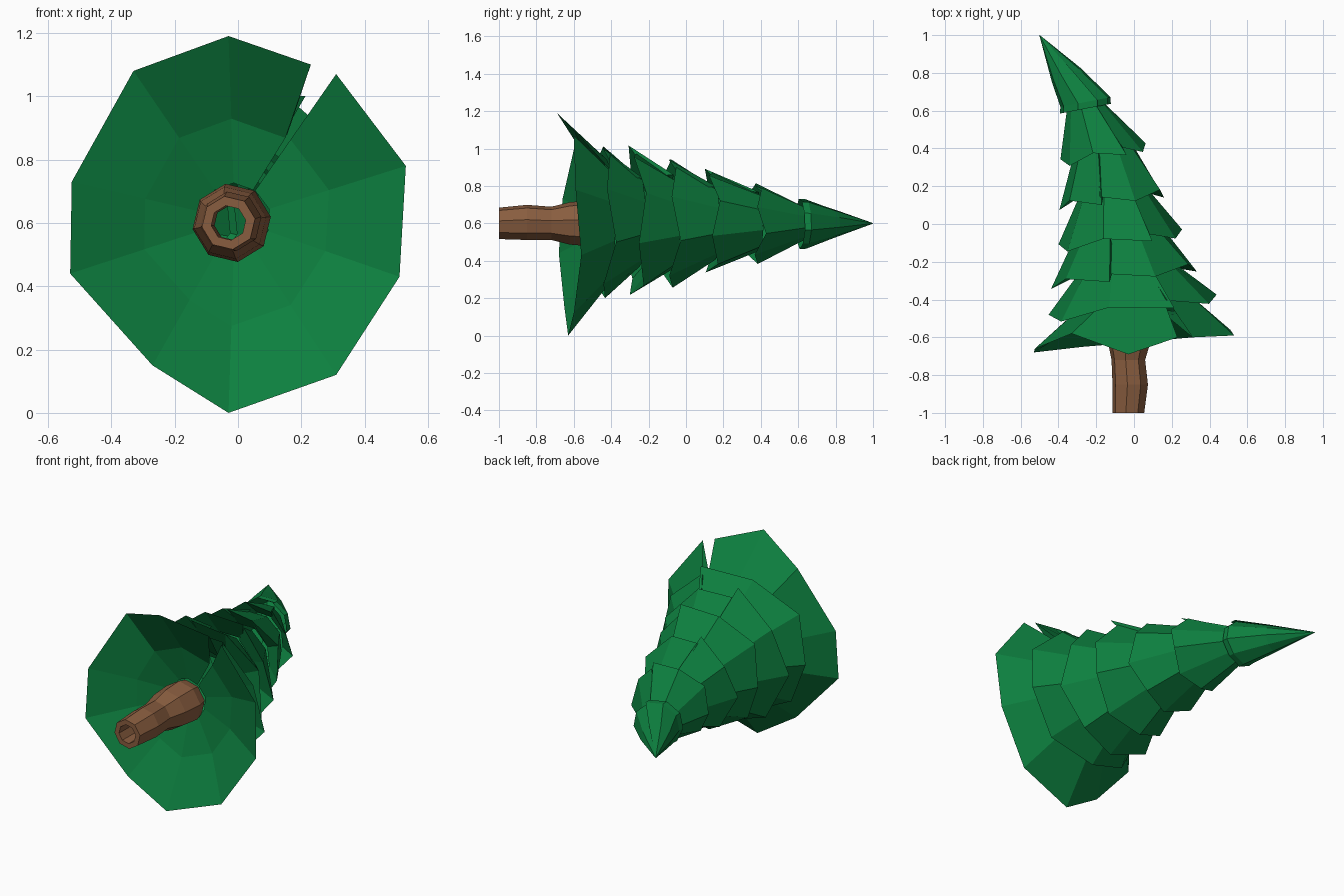
import bpy, bmesh, math, random
from mathutils import Vector

if "Cube" in bpy.data.objects:
    bpy.data.objects.remove(bpy.data.objects["Cube"])

random.seed(11)


def material(name, colour):
    m = bpy.data.materials.new(name)
    m.diffuse_color = (*colour, 1)
    m.use_nodes = True
    m.node_tree.nodes["Principled BSDF"].inputs["Base Color"].default_value = m.diffuse_color
    return m


GREEN = material("needles", (0.004, 0.215, 0.05))
BROWN = material("bark", (0.25, 0.11, 0.05))


def skin(name, rings, mat, closed=False, caps=False):
    """Bridge successive rings of points with flat faces."""
    bm = bmesh.new()
    vs = [[bm.verts.new(p) for p in r] for r in rings]
    n = len(vs[0])
    for a, b in zip(vs, vs[1:]):
        for i in range(n if closed else n - 1):
            j = (i + 1) % n
            bm.faces.new((a[i], a[j], b[j], b[i]))
    if caps:  # close the two sides of the split
        for i in (0, n - 1):
            bm.faces.new([r[i] for r in vs])
    bmesh.ops.remove_doubles(bm, verts=bm.verts, dist=1e-5)
    bmesh.ops.recalc_face_normals(bm, faces=bm.faces)
    me = bpy.data.meshes.new(name)
    bm.to_mesh(me)
    bm.free()
    me.materials.append(mat)
    ob = bpy.data.objects.new(name, me)
    bpy.context.collection.objects.link(ob)
    return ob


def toward(p, centre, s, y):
    """Scale a rim point toward a centre and place it at y."""
    return Vector((centre[0] + (p[0] - centre[0]) * s, y,
                   centre[1] + (p[2] - centre[1]) * s))


# Lowest tier: wide zigzag skirt with an open split near the top
outline = [(.31, 1.07, -.60), (.53, .78, -.59), (.51, .43, -.56), (.31, .12, -.60),
           (-.03, 0, -.63), (-.27, .15, -.65), (-.53, .44, -.68),
           (-.525, .73, -.66), (-.33, 1.08, -.58), (-.03, 1.19, -.69), (.23, 1.10, -.60)]
rim = [Vector((x, y, z)) for x, z, y in outline]
inner = rim[:-1] + [Vector((.28, -.60, 1.08))]
c = (-.01, .61)
skin("lowest_branch_tier", [
    [toward(p, c, .57, -.42 + .08 * p.x) for p in inner],
    rim,
    [toward(p, c, .55, -.50 + .06 * p.x) for p in inner],
    [toward(p, c, .20, -.45) for p in inner]], GREEN)

# Upper tiers: rim y, centre x, centre z, radius x, radius z, split angle
tiers = [(-.45, -.015, .61, .445, .405, 65),
         (-.275, -.045, .60, .375, .395, 105),
         (-.09, -.075, .60, .335, .35, 65),
         (.13, -.11, .605, .27, .27, 105),
         (.365, -.155, .60, .225, .21, 65),
         (.61, -.26, .60, .135, .13, 65)]
N = 9
for k, (y, cx, cz, rx, rz, split) in enumerate(tiers):
    tilt = .12 if k < 4 else .19
    rim = []
    for i in range(N + 1):
        a = math.radians(split - 360 * i / N - (3 if i == N else 0))
        f = random.uniform(.97, 1.06) * (1.05 if i == N else 1)
        x = rx * f * math.cos(a)
        zig = (-.022 if i % 2 else .022) if k < 5 else 0
        rim.append(Vector((cx + x, y + tilt * x + zig, cz + rz * f * math.sin(a))))
    c = (cx, cz)
    under = [toward(p, c, .6, y + .09) for p in rim]
    if k < 5:
        ny, nx, nz, nrx = tiers[k + 1][:4]
        s = (.70, .70, .70, .68, .66)[k] * nrx / rx
        top = [toward(p, c, s, ny + .03 + tilt * s * (p.x - cx)) + Vector((nx - cx, 0, 0))
               for p in rim]
        skin("branch_tier_%d" % (k + 2), [top, rim, under], GREEN, caps=True)
    else:
        # Bent pointed crown, its right side bulging before it narrows
        mid = [toward(p, c, .58, .79 + .25 * (p.x - cx)) + Vector((-.10, 0, 0)) for p in rim]
        tip = [toward(p, c, .01, 1) + Vector((-.5 - cx, 0, 0)) for p in rim]
        lip = [toward(p, c, .99, p.y + .035) for p in rim]
        skin("crown_tier", [tip, mid, lip, rim, under], GREEN)

# Trunk: hollow eight-sided tube, slightly kinked, flaring inside the skirt
path = [(-.50, -.02, .60, .055), (-1.0, -.03, .60, .055), (-1.0, -.03, .60, .085),
        (-.85, -.02, .605, .095), (-.72, -.03, .60, .09), (-.62, -.025, .60, .115),
        (-.50, -.02, .60, .125), (-.44, -.02, .60, .11)]
skin("trunk", [[Vector((x + r * math.cos((i + .2) * math.pi / 4), y,
                        z + r * math.sin((i + .2) * math.pi / 4))) for i in range(8)]
               for y, x, z, r in path], BROWN, closed=True)
